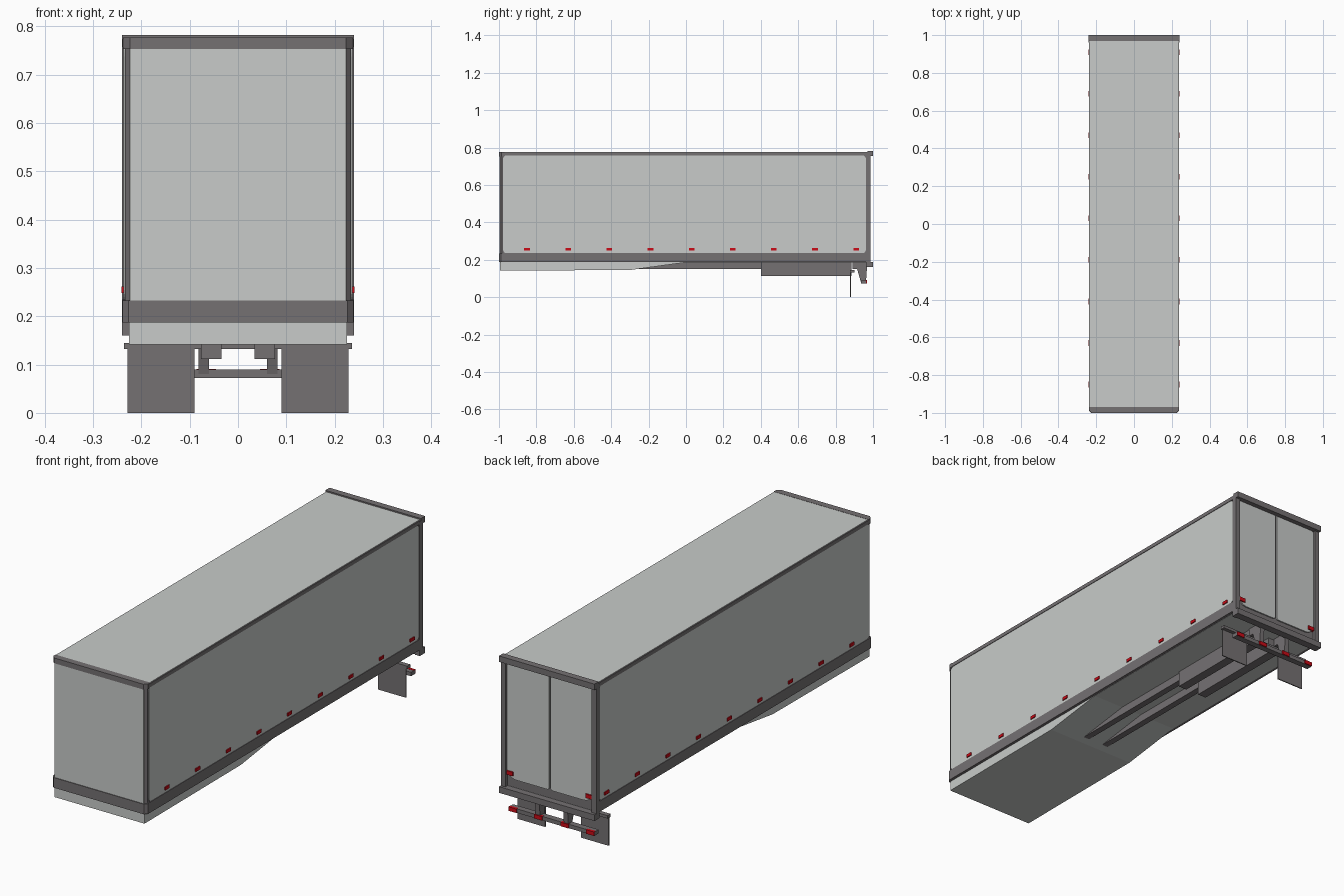
import bpy, bmesh, math
from mathutils import Vector

if "Cube" in bpy.data.objects:
    bpy.data.objects.remove(bpy.data.objects["Cube"])

def material(name, rgb):
    m = bpy.data.materials.new(name)
    m.diffuse_color = (*rgb, 1)
    m.use_nodes = True
    m.node_tree.nodes["Principled BSDF"].inputs["Base Color"].default_value = m.diffuse_color
    return m

LIGHT = material("light grey panel", (0.58, 0.60, 0.585))
DARK = material("dark grey frame", (0.178, 0.165, 0.171))
RED = material("red lamp", (0.60, 0.003, 0.008))

def prism(name, pts, axis, a, b, mat):
    """Extrude a 2D outline along x, y or z from a to b."""
    def place(p, t):
        u, v = p
        return {'x': (t, u, v), 'y': (u, t, v), 'z': (u, v, t)}[axis]
    bm = bmesh.new()
    lo = [bm.verts.new(place(p, a)) for p in pts]
    hi = [bm.verts.new(place(p, b)) for p in pts]
    bm.faces.new(lo)
    bm.faces.new(hi)
    n = len(pts)
    for i in range(n):
        j = (i + 1) % n
        bm.faces.new((lo[i], lo[j], hi[j], hi[i]))
    bmesh.ops.recalc_face_normals(bm, faces=bm.faces[:])
    me = bpy.data.meshes.new(name)
    bm.to_mesh(me)
    bm.free()
    me.materials.append(mat)
    ob = bpy.data.objects.new(name, me)
    bpy.context.collection.objects.link(ob)
    return ob

def box(name, x, y, z, mat):
    return prism(name, [(x[0], y[0]), (x[1], y[0]), (x[1], y[1]), (x[0], y[1])], 'z', z[0], z[1], mat)

def rounded(u, v, radii, steps=4):
    """Rounded rectangle; radii for low-left, low-right, up-right, up-left."""
    pts = []
    corners = [(u[0], v[0], 1, 1, 180), (u[1], v[0], -1, 1, 270),
               (u[1], v[1], -1, -1, 0), (u[0], v[1], 1, -1, 90)]
    for (cu, cv, su, sv, start), r in zip(corners, radii):
        if r == 0:
            pts.append((cu, cv))
            continue
        for i in range(steps + 1):
            t = math.radians(start + 90 * i / steps)
            pts.append((cu + su * r + r * math.cos(t), cv + sv * r + r * math.sin(t)))
    return pts

def sides(x0, x1):
    """The same x span on the right and on the left."""
    return (("right", (x0, x1)), ("left", (-x1, -x0)))

def nose(w, c, y0, y1):
    """Plan outline with chamfered front corners."""
    return [(-w, y1), (-w, y0 + c), (-w + c, y0), (w - c, y0), (w, y0 + c), (w, y1)]

# Cargo box core, light roof and light belly with the stepped underside
prism("cargo_box", nose(0.234, 0.01, -0.994, 0.972), 'z', 0.19, 0.77, DARK)
box("roof_panel", (-0.235, 0.235), (-0.97, 0.975), (0.768, 0.776), LIGHT)
prism("belly", [(-0.994, 0.19), (-0.994, 0.142), (-0.30, 0.145), (0.0, 0.186),
                (0.97, 0.186), (0.97, 0.195)], 'x', -0.226, 0.226, LIGHT)

# Front wall: panel, header and lower band
box("front_panel", (-0.224, 0.224), (-0.997, -0.99), (0.23, 0.755), LIGHT)
prism("front_header", nose(0.238, 0.014, -1.0, -0.97), 'z', 0.753, 0.777, DARK)
prism("front_band", nose(0.239, 0.012, -1.0, -0.975), 'z', 0.187, 0.233, DARK)

for side, (x0, x1) in sides(0.230, 0.2365):
    # Side wall panels, rails and lamps
    prism(f"side_panel_{side}", rounded((-0.978, 0.962), (0.234, 0.758), (0.02,) * 4),
          'x', x0, x1, LIGHT)
for side, (x0, x1) in sides(0.225, 0.239):
    box(f"top_rail_{side}", (x0, x1), (-0.985, 0.975), (0.757, 0.774), DARK)
    box(f"bottom_rail_{side}", (x0, x1), (-0.985, 0.975), (0.187, 0.235), DARK)
for side, (x0, x1) in sides(0.234, 0.241):
    for i in range(9):
        y = -0.85 + 0.22 * i
        box(f"side_lamp_{side}_{i + 1}", (x0, x1), (y - 0.015, y + 0.015), (0.248, 0.262), RED)

# Rear frame
for side, span in sides(0.217, 0.240):
    box(f"rear_post_{side}", span, (0.962, 0.987), (0.16, 0.77), DARK)
box("rear_header", (-0.24, 0.24), (0.97, 1.0), (0.755, 0.782), DARK)
box("rear_sill", (-0.24, 0.24), (0.965, 1.0), (0.16, 0.188), DARK)

# Rear doors with rounded lower outer corners, and door lamps
for side, span in sides(0.003, 0.216):
    r = (0.012, 0.045, 0.015, 0) if side == "right" else (0.045, 0.012, 0, 0.015)
    prism(f"rear_door_{side}", rounded(span, (0.228, 0.756), r), 'y', 0.965, 0.978, LIGHT)
for side, span in sides(0.183, 0.213):
    box(f"door_lamp_{side}", span, (0.97, 0.984), (0.244, 0.262), RED)

# Chassis rails: shallow forward part, deep rear part
for side, span in sides(0.038, 0.068):
    box(f"front_chassis_rail_{side}", span, (-0.29, 0.42), (0.15, 0.19), DARK)
for side, span in sides(0.034, 0.077):
    box(f"rear_chassis_rail_{side}", span, (0.40, 0.885), (0.112, 0.19), DARK)

# Mud flaps on their cross bar
box("flap_bar", (-0.236, 0.236), (0.878, 0.9), (0.132, 0.145), DARK)
for side, span in sides(0.09, 0.229):
    box(f"mud_flap_{side}", span, (0.878, 0.883), (0.0, 0.14), DARK)

# Under-run bumper, its brackets and lamps
for side, span in sides(0.06, 0.082):
    prism(f"bumper_bracket_{side}", [(0.89, 0.19), (0.97, 0.19), (0.962, 0.08), (0.935, 0.08),
                                     (0.915, 0.15), (0.89, 0.15)], 'x', span[0], span[1], DARK)
box("bumper", (-0.215, 0.215), (0.935, 0.963), (0.072, 0.09), DARK)
for i, x in enumerate((-0.195, -0.066, 0.066, 0.195)):
    box(f"bumper_lamp_{i + 1}", (x - 0.02, x + 0.02), (0.955, 0.968), (0.073, 0.091), RED)
